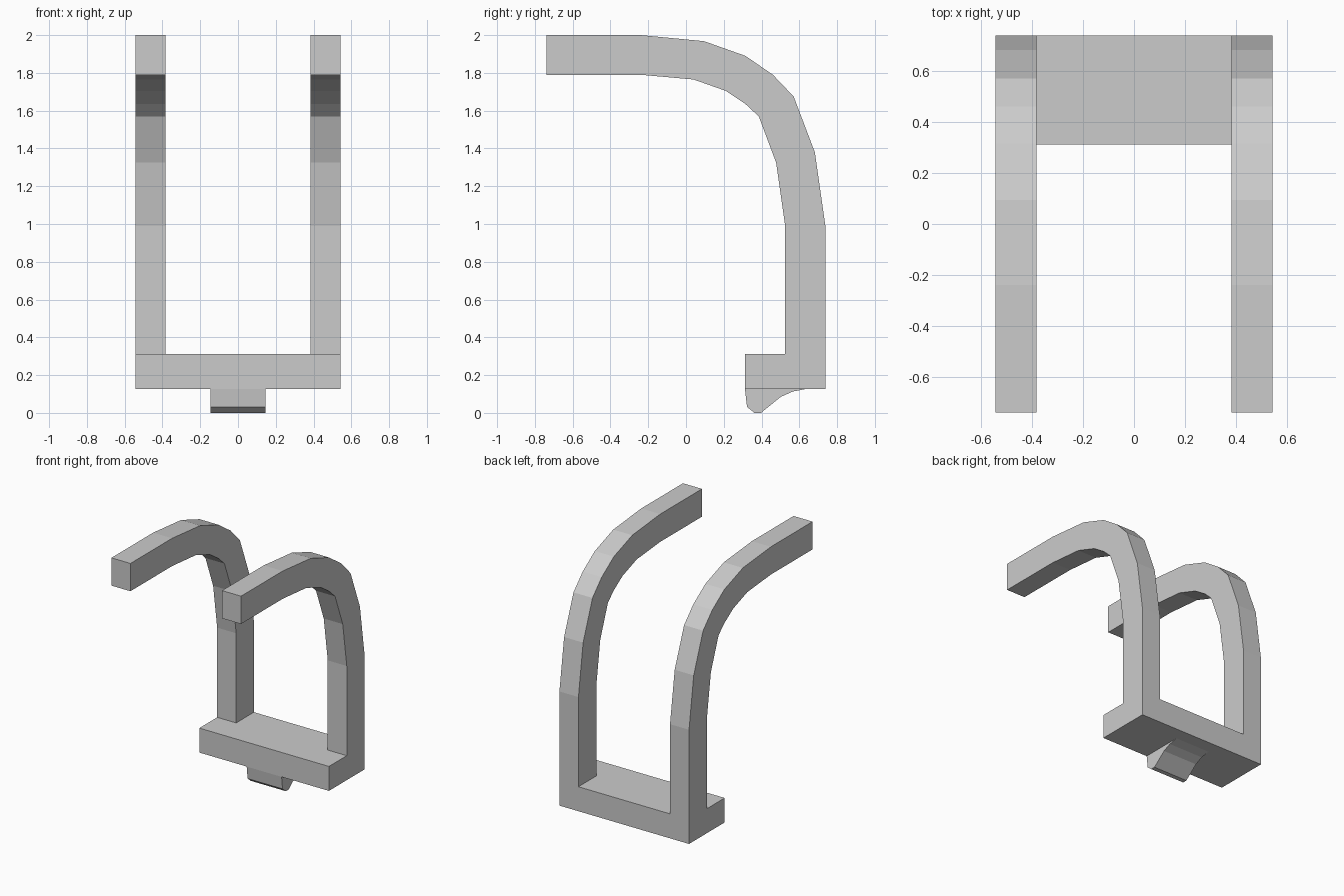
import bpy, bmesh

if "Cube" in bpy.data.objects:
    bpy.data.objects.remove(bpy.data.objects["Cube"])


def extrude_profile(name, profile, x0, x1):
    """Extrude a closed (y, z) outline along x."""
    bm = bmesh.new()
    face = bm.faces.new([bm.verts.new((x0, y, z)) for y, z in profile])
    ext = bmesh.ops.extrude_face_region(bm, geom=[face], use_keep_orig=True)
    verts = [g for g in ext["geom"] if isinstance(g, bmesh.types.BMVert)]
    bmesh.ops.translate(bm, verts=verts, vec=(x1 - x0, 0, 0))
    bmesh.ops.recalc_face_normals(bm, faces=bm.faces)
    mesh = bpy.data.meshes.new(name)
    bm.to_mesh(mesh)
    bm.free()
    obj = bpy.data.objects.new(name, mesh)
    bpy.context.collection.objects.link(obj)
    return obj


HALF_W, INNER_W = 0.542, 0.383
BACK, FRONT = 0.738, 0.312
BASE_BOTTOM, BASE_TOP = 0.127, 0.312

# Curved arms: outer edge from tip to foot, inner edge back to the tip
outer = [(-0.738, 2.0), (-0.24, 2.0), (0.095, 1.968), (0.315, 1.89),
         (0.46, 1.79), (0.57, 1.675), (0.682, 1.38), (BACK, 0.99), (BACK, BASE_TOP)]
inner = [(-0.738, 1.79), (-0.24, 1.79), (0.04, 1.765), (0.21, 1.705),
         (0.315, 1.635), (0.385, 1.57), (0.477, 1.325), (0.525, 0.99), (0.525, BASE_TOP)]
for side, sign in (("left", -1), ("right", 1)):
    extrude_profile(side + "_arm", outer + inner[::-1], sign * INNER_W, sign * HALF_W)

# Crossbar joining the feet of the arms
extrude_profile("crossbar", [(FRONT, BASE_BOTTOM), (BACK, BASE_BOTTOM),
                             (BACK, BASE_TOP), (FRONT, BASE_TOP)], -HALF_W, HALF_W)

# Small curved catch beneath the crossbar
extrude_profile("catch", [(FRONT, BASE_BOTTOM), (0.323, 0.032), (0.362, 0.0),
                          (0.397, 0.0), (0.502, 0.085), (0.565, 0.113),
                          (0.637, BASE_BOTTOM)], -0.146, 0.146)
